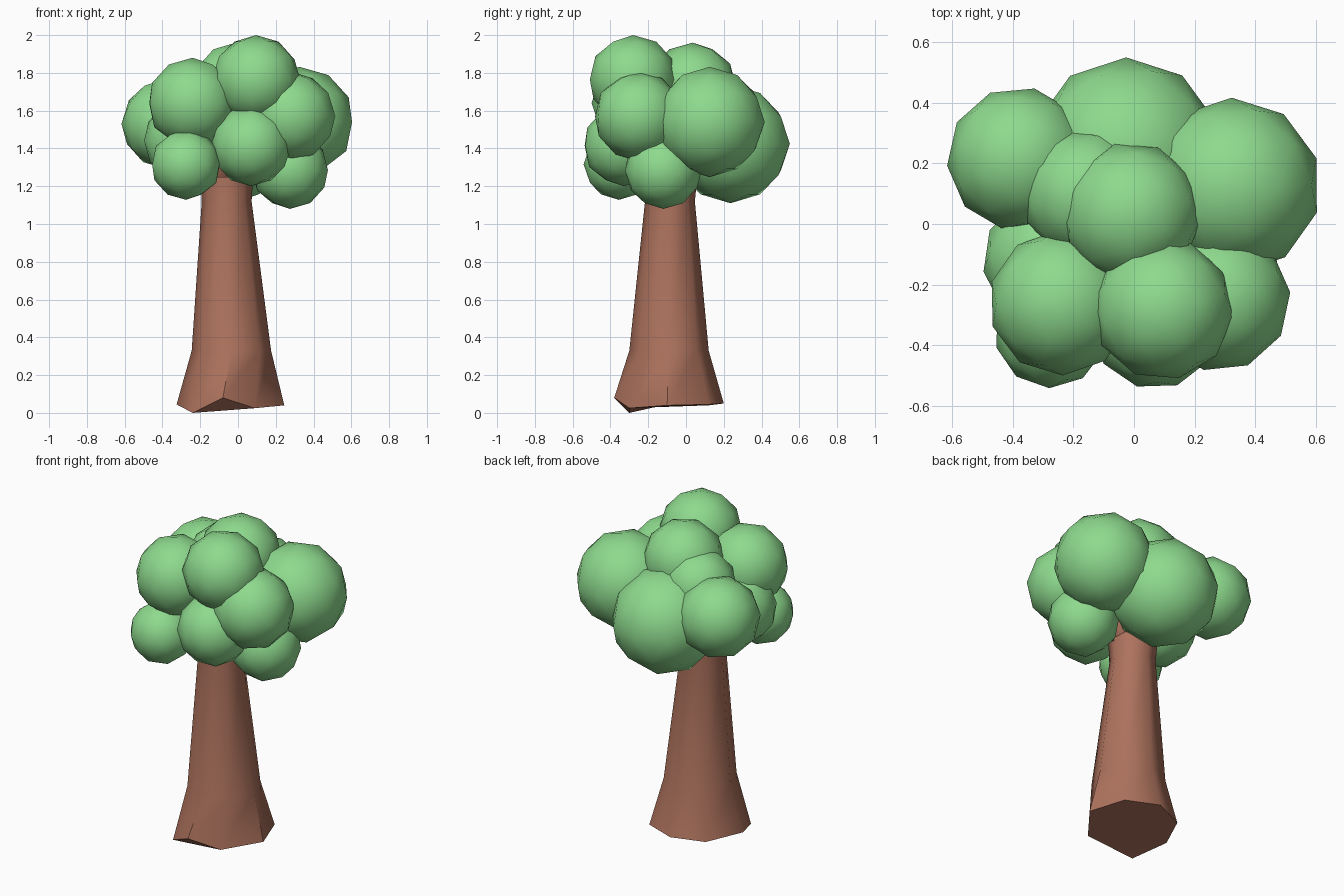
import bpy, bmesh, math, random
from mathutils import Vector, Matrix

if "Cube" in bpy.data.objects:
    bpy.data.objects.remove(bpy.data.objects["Cube"])

random.seed(4)


def material(name, color):
    m = bpy.data.materials.new(name)
    m.diffuse_color = color
    m.use_nodes = True
    m.node_tree.nodes["Principled BSDF"].inputs["Base Color"].default_value = m.diffuse_color
    return m


BARK = material("bark", (0.42, 0.17, 0.11, 1))
LEAF = material("leaf", (0.27, 0.70, 0.27, 1))


def finish(bm, name, mat):
    bmesh.ops.recalc_face_normals(bm, faces=bm.faces)
    for f in bm.faces:
        f.smooth = True
    me = bpy.data.meshes.new(name)
    bm.to_mesh(me)
    bm.free()
    me.materials.append(mat)
    ob = bpy.data.objects.new(name, me)
    bpy.context.collection.objects.link(ob)
    return ob


def loft(rings, name, mat):
    """Skin a stack of equal-sized point rings and cap both ends."""
    bm = bmesh.new()
    vs = [[bm.verts.new(p) for p in ring] for ring in rings]
    n = len(vs[0])
    for a, b in zip(vs, vs[1:]):
        for i in range(n):
            j = (i + 1) % n
            bm.faces.new((a[i], a[j], b[j], b[i]))
    caps = [bm.faces.new(vs[0][::-1]), bm.faces.new(vs[-1])]
    bmesh.ops.triangulate(bm, faces=caps)
    ob = finish(bm, name, mat)
    ob.data.set_sharp_from_angle(angle=math.radians(50))
    return ob


def ring(cx, cy, z, r, n=8):
    # first point faces front-left, matching the first root
    return [(cx + r * math.cos(a), cy + r * math.sin(a), z)
            for a in (math.radians(-135) + i * math.tau / n for i in range(n))]


# Trunk with an uneven flared foot
foot = [(-0.24, -0.30, 0.0), (-0.08, -0.38, 0.08), (0.09, -0.30, 0.025),
        (0.245, -0.10, 0.04), (0.17, 0.12, 0.045), (-0.03, 0.20, 0.05),
        (-0.22, 0.12, 0.04), (-0.325, -0.10, 0.045)]
loft([foot, ring(-0.035, -0.09, 0.33, 0.21), ring(-0.06, -0.085, 1.12, 0.132),
      ring(-0.06, -0.08, 1.25, 0.14)], "trunk", BARK)

# Short branches hidden in the crown
for i, tip in enumerate([(-0.25, -0.15, 1.45), (0.18, -0.10, 1.45), (-0.03, 0.15, 1.45)]):
    base, tip = Vector((-0.06, -0.08, 1.18)), Vector(tip)
    d = tip - base
    bm = bmesh.new()
    bmesh.ops.create_cone(bm, cap_ends=True, segments=6, radius1=0.09,
                          radius2=0.05, depth=d.length)
    rot = d.to_track_quat('Z', 'Y').to_matrix().to_4x4()
    bm.transform(Matrix.Translation((base + tip) / 2) @ rot)
    finish(bm, f"branch_{i + 1}", BARK)

# Leaf clumps: x, y, z, radius
clumps = [
    (0.095, -0.28, 1.765, 0.235), (-0.24, -0.26, 1.64, 0.24),
    (-0.275, -0.355, 1.315, 0.187), (0.07, -0.33, 1.415, 0.215),
    (0.28, -0.25, 1.57, 0.237), (0.325, 0.125, 1.54, 0.292),
    (0.275, -0.12, 1.285, 0.205), (-0.025, 0.235, 1.425, 0.315),
    (-0.38, 0.215, 1.53, 0.238), (-0.16, 0.10, 1.63, 0.215),
    (-0.01, 0.035, 1.725, 0.235), (-0.275, -0.12, 1.44, 0.225),
]
for i, (x, y, z, r) in enumerate(clumps):
    bm = bmesh.new()
    bmesh.ops.create_icosphere(bm, subdivisions=2, radius=r)
    bm.transform(Matrix.Translation((x, y, z)) @ Matrix.Rotation(random.uniform(0, math.tau), 4, 'Z'))
    finish(bm, f"leaf_clump_{i + 1}", LEAF)
